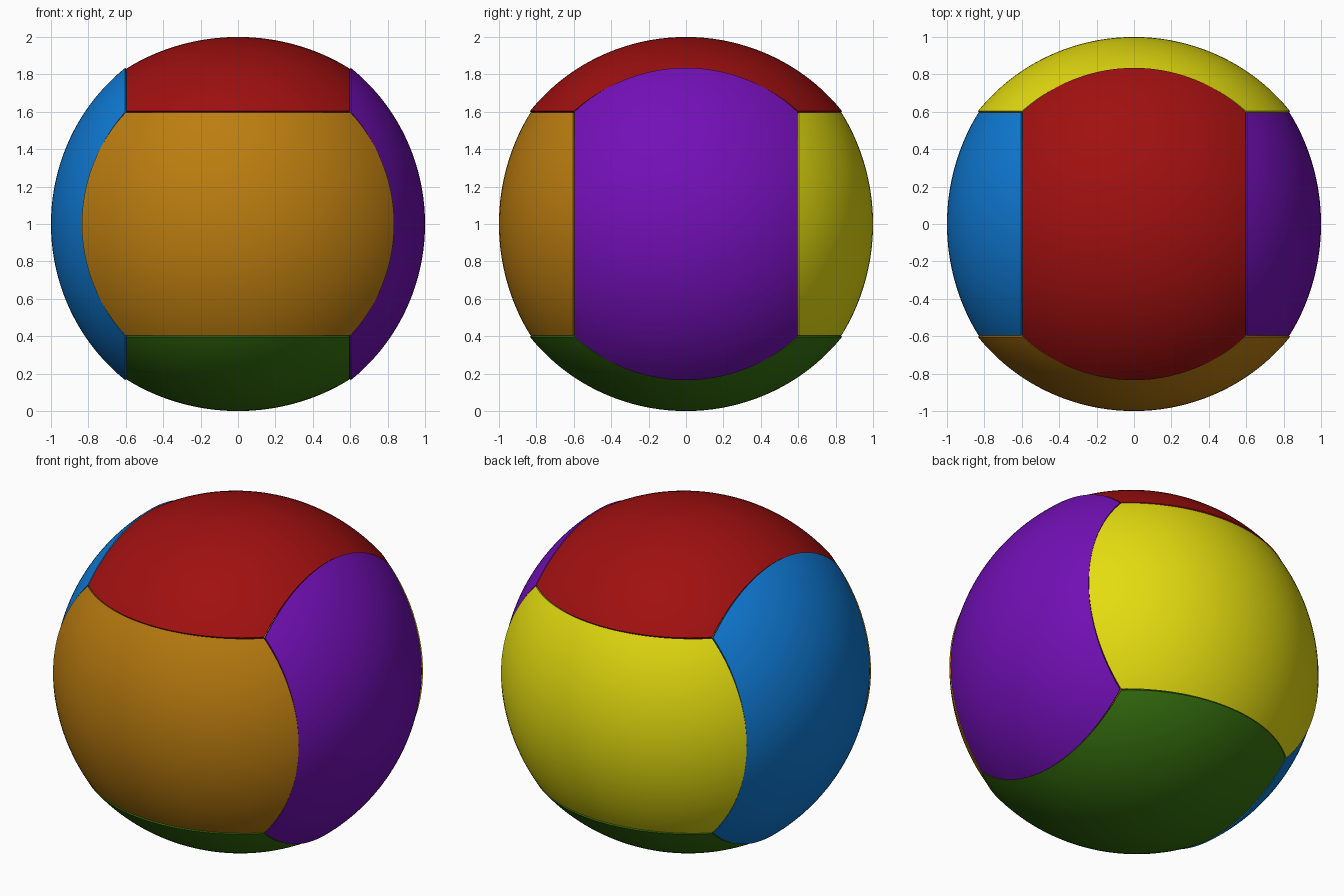
import bpy, bmesh, math
from mathutils import Matrix, Vector

cube = bpy.data.objects.get("Cube")
if cube:
    bpy.data.objects.remove(cube, do_unlink=True)

# Panel shape: (out - C)^2 = (1 - C)^2 - A*short^2 - B*long^2
C, A, B = -0.0345, 0.9016, 0.9529
HALF = 0.6       # half width of a panel, and height of its ends
GAP = 0.003      # half of the thin seam between panels
STEPS = 40


def make_material(name, rgb):
    mat = bpy.data.materials.new(name)
    mat.use_nodes = True
    color = (*rgb, 1)
    mat.diffuse_color = color
    bsdf = next(n for n in mat.node_tree.nodes if n.type == 'BSDF_PRINCIPLED')
    bsdf.inputs["Base Color"].default_value = color
    bsdf.inputs["Roughness"].default_value = 0.6
    return mat


def panel_point(s, t):
    """Point of a panel, with s across and t along, both from -1 to 1."""
    x = s * (HALF - GAP)
    floor = HALF + GAP - C
    rest = (1 - C) ** 2 - A * x * x
    # equal angle steps from end to end of the arch
    angle = t * math.acos(floor / math.sqrt(rest))
    y = math.sqrt(rest / B) * math.sin(angle)
    z = C + math.sqrt(rest) * math.cos(angle)
    return Vector((x, y, z))


def make_panel(name, short, long, out, mat):
    """Curved panel whose local axes lie along the given directions."""
    frame = Matrix((short, long, out)).transposed()
    bm = bmesh.new()
    params = [2 * i / STEPS - 1 for i in range(STEPS + 1)]
    rows = [[bm.verts.new(frame @ panel_point(s, t)) for s in params]
            for t in params]
    for r0, r1 in zip(rows, rows[1:]):
        for i in range(STEPS):
            bm.faces.new((r0[i], r0[i + 1], r1[i + 1], r1[i]))
    mesh = bpy.data.meshes.new(name)
    bm.to_mesh(mesh)
    bm.free()
    mesh.materials.append(mat)
    obj = bpy.data.objects.new(name, mesh)
    bpy.context.collection.objects.link(obj)
    obj.location.z = 1

    # thickness goes inward, rims stay crisp
    shell = obj.modifiers.new("thickness", 'SOLIDIFY')
    shell.thickness = 0.03
    shell.offset = -1
    bpy.ops.object.select_all(action='DESELECT')
    obj.select_set(True)
    bpy.context.view_layer.objects.active = obj
    bpy.ops.object.modifier_apply(modifier=shell.name)
    bpy.ops.object.shade_smooth_by_angle(angle=math.radians(35))


X, Y, Z = Vector((1, 0, 0)), Vector((0, 1, 0)), Vector((0, 0, 1))

# Opposite panels share axes; each pair is turned against the next
pairs = [
    (X, Y, Z, ("top_panel", "red", (0.35, 0.005, 0.005)),
              ("bottom_panel", "green", (0.04, 0.18, 0.005))),
    (Z, X, Y, ("back_panel", "yellow", (0.78, 0.72, 0.005)),
              ("front_panel", "orange", (0.5, 0.205, 0.005))),
    (Y, Z, X, ("left_panel", "purple", (0.17, 0.005, 0.47)),
              ("right_panel", "blue", (0.005, 0.2, 0.68))),
]
for short, long, out, plus, minus in pairs:
    for sign, (name, color, rgb) in ((1, plus), (-1, minus)):
        make_panel(name, short * sign, long, out * sign,
                   make_material(color, rgb))
